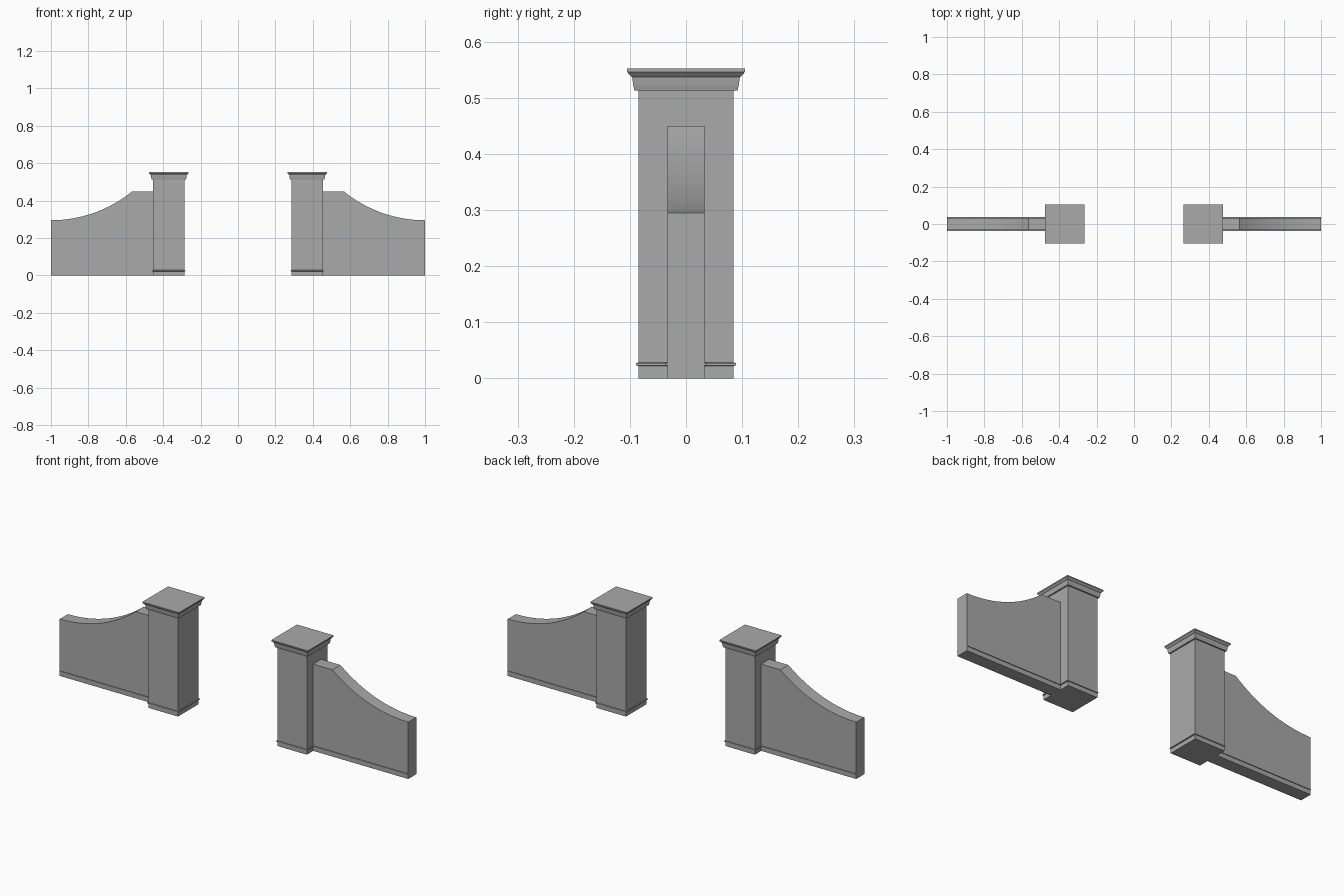
import bpy, bmesh, math

cube = bpy.data.objects.get("Cube")
if cube:
    bpy.data.objects.remove(cube, do_unlink=True)

stone = bpy.data.materials.new("grey_stone")
stone.use_nodes = True
GREY = (0.4, 0.4, 0.4, 1)
stone.diffuse_color = GREY
stone.node_tree.nodes["Principled BSDF"].inputs["Base Color"].default_value = GREY


def finish(name, bm):
    bmesh.ops.recalc_face_normals(bm, faces=bm.faces)
    mesh = bpy.data.meshes.new(name)
    bm.to_mesh(mesh)
    bm.free()
    mesh.materials.append(stone)
    obj = bpy.data.objects.new(name, mesh)
    bpy.context.collection.objects.link(obj)
    return obj


def square_loft(name, cx, profile):
    """Stack square rings of (half width, height) and cap both ends."""
    bm = bmesh.new()
    rings = [[bm.verts.new((cx + a * h, b * h, z))
              for a, b in ((-1, -1), (1, -1), (1, 1), (-1, 1))] for h, z in profile]
    for low, high in zip(rings, rings[1:]):
        for i in range(4):
            j = (i + 1) % 4
            bm.faces.new((low[i], low[j], high[j], high[i]))
    bm.faces.new(rings[0])
    bm.faces.new(rings[-1])
    return finish(name, bm)


def extrude_outline(name, outline, half, cy=0):
    """Extrude an (x, z) outline along y."""
    bm = bmesh.new()
    face = bm.faces.new([bm.verts.new((x, cy - half, z)) for x, z in outline])
    out = bmesh.ops.extrude_face_region(bm, geom=[face])
    for v in out["geom"]:
        if isinstance(v, bmesh.types.BMVert):
            v.co.y = cy + half
    return finish(name, bm)


PILLAR_X, PILLAR_HALF, WALL_HALF = 0.37, 0.085, 0.033
INNER, SHOULDER, LOW, HIGH = PILLAR_X + PILLAR_HALF, 0.565, 0.295, 0.45

# Circular sweep of the wall top, level at the outer end
run, rise = 1 - SHOULDER, HIGH - LOW
radius = (run ** 2 + rise ** 2) / (2 * rise)
sweep = math.asin(run / radius)
STEPS = 16
curve = [(1 - radius * math.sin(sweep * i / STEPS),
          LOW + radius * (1 - math.cos(sweep * i / STEPS))) for i in range(STEPS + 1)]
wall_outline = [(INNER, 0), (1, 0)] + curve + [(INNER, HIGH)]

for side, s in (("left", 1), ("right", -1)):
    cx = s * PILLAR_X
    # Pillar shaft and its base bead
    square_loft(side + "_pillar", cx, [(PILLAR_HALF, 0), (PILLAR_HALF, 0.515)])
    square_loft(side + "_pillar_bead", cx,
                [(0.085, 0.022), (0.089, 0.023), (0.089, 0.027), (0.085, 0.028)])
    # Moulded cap
    square_loft(side + "_pillar_cap", cx,
                [(0.085, 0.513), (0.092, 0.513), (0.094, 0.522), (0.096, 0.537),
                 (0.098, 0.538), (0.105, 0.546), (0.105, 0.552)])
    # Swept wing wall
    wall = extrude_outline(side + "_wing_wall", [(s * x, z) for x, z in wall_outline], WALL_HALF)
    bpy.ops.object.select_all(action="DESELECT")
    wall.select_set(True)
    bpy.context.view_layer.objects.active = wall
    bpy.ops.object.shade_smooth_by_angle(angle=math.radians(25))
    # Beads along both wall faces
    strip = [(s * x, z) for x, z in ((INNER, 0.023), (1, 0.023), (1, 0.027), (INNER, 0.027))]
    for label, d in (("front", -1), ("back", 1)):
        extrude_outline(f"{side}_wall_bead_{label}", strip, 0.002, d * (WALL_HALF + 0.002))
